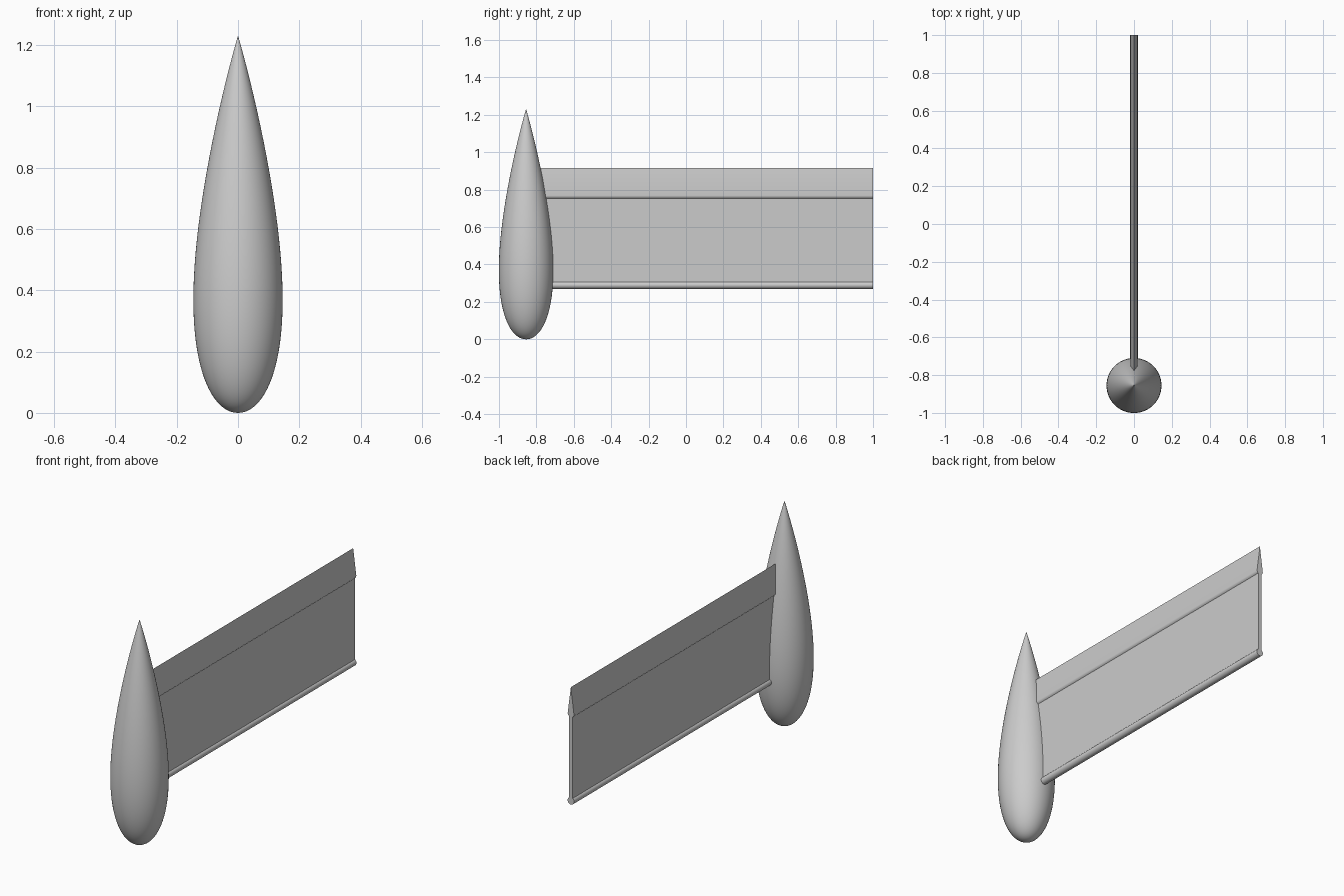
import bpy, bmesh, math

if "Cube" in bpy.data.objects:
    bpy.data.objects.remove(bpy.data.objects["Cube"])

HEIGHT, THICKNESS, BODY_Y = 1.232, 0.2365, -0.855
WING_END = 1.0

grey = bpy.data.materials.new("light grey")
grey.use_nodes = True
grey.diffuse_color = (0.6, 0.6, 0.6, 1)
grey.node_tree.nodes["Principled BSDF"].inputs["Base Color"].default_value = (0.6, 0.6, 0.6, 1)


def finish(name, bm, angle):
    bmesh.ops.recalc_face_normals(bm, faces=bm.faces)
    mesh = bpy.data.meshes.new(name)
    bm.to_mesh(mesh)
    bm.free()
    mesh.materials.append(grey)
    obj = bpy.data.objects.new(name, mesh)
    bpy.context.collection.objects.link(obj)
    bpy.ops.object.select_all(action="DESELECT")
    obj.select_set(True)
    bpy.context.view_layer.objects.active = obj
    bpy.ops.object.shade_smooth_by_angle(angle=math.radians(angle))
    return obj


def foil_radius(t):
    # half thickness of a symmetric foil section, closed at the tail
    return 5 * THICKNESS * HEIGHT * (0.2969 * math.sqrt(t) - 0.126 * t
                                     - 0.3516 * t**2 + 0.2843 * t**3 - 0.1036 * t**4)


def revolve_body(name, rings=56, sides=64):
    bm = bmesh.new()
    verts = []
    for i in range(rings + 1):
        t = (1 - math.cos(math.pi * i / rings)) / 2
        r = max(foil_radius(t), 0) if 0 < i < rings else 0
        verts.append(bm.verts.new((r, BODY_Y, t * HEIGHT)))
    edges = [bm.edges.new(pair) for pair in zip(verts, verts[1:])]
    bmesh.ops.spin(bm, geom=verts + edges, cent=(0, BODY_Y, 0), axis=(0, 0, 1),
                   angle=math.tau, steps=sides)
    bmesh.ops.remove_doubles(bm, verts=bm.verts, dist=1e-5)
    return finish(name, bm, 40)


def extrude_section(name, points):
    # sweep an (x, z) outline along the wing span
    bm = bmesh.new()
    face = bm.faces.new([bm.verts.new((x, BODY_Y, z)) for x, z in points])
    geom = bmesh.ops.extrude_face_region(bm, geom=[face])["geom"]
    moved = [v for v in geom if isinstance(v, bmesh.types.BMVert)]
    bmesh.ops.translate(bm, verts=moved, vec=(0, WING_END - BODY_Y, 0))
    return finish(name, bm, 35)


def arc(radius, z, start, end, steps):
    angles = [math.radians(start + (end - start) * i / steps) for i in range(steps + 1)]
    return [(radius * math.cos(a), z + radius * math.sin(a)) for a in angles]


# Streamlined teardrop body
revolve_body("teardrop_body")

# Flat panel, rounded leading rod and wedge-shaped trailing flap
extrude_section("wing_panel", [(-0.011, 0.29), (0.011, 0.29), (0.011, 0.765), (-0.011, 0.765)])
extrude_section("leading_rod", arc(0.02, 0.29, 0, 345, 23))
extrude_section("trailing_flap", arc(0.019, 0.769, -180, 0, 14) + [(0, 0.915)])
